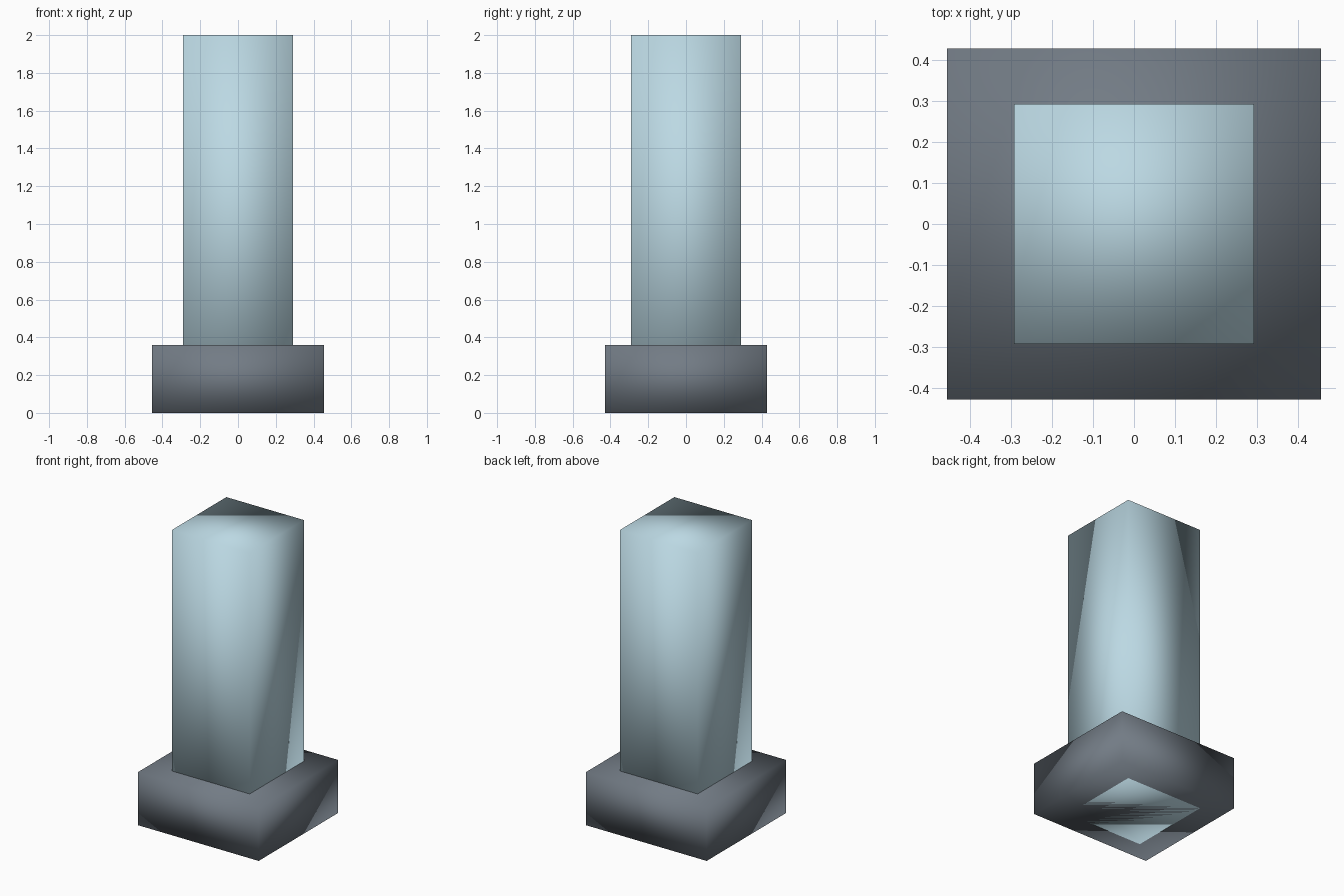
import bpy

if "Cube" in bpy.data.objects:
    bpy.data.objects.remove(bpy.data.objects["Cube"])


def block(name, size_x, size_y, height, color):
    # Box standing on z = 0, with soft shading across its corners
    bpy.ops.mesh.primitive_cube_add(size=1, location=(0, 0, height / 2))
    obj = bpy.context.object
    obj.name = name
    obj.scale = (size_x, size_y, height)
    bpy.ops.object.transform_apply(location=True, rotation=False, scale=True)
    bpy.ops.object.shade_smooth()
    mat = bpy.data.materials.new(name + "_material")
    mat.diffuse_color = (*color, 1)
    mat.use_nodes = True
    mat.node_tree.nodes["Principled BSDF"].inputs["Base Color"].default_value = mat.diffuse_color
    obj.data.materials.append(mat)
    return obj


# Dark plinth at the foot
block("base", 0.91, 0.855, 0.36, (0.17, 0.20, 0.235))

# Pale square shaft running from the ground to the top
block("column", 0.584, 0.584, 2.0, (0.50, 0.69, 0.77))
